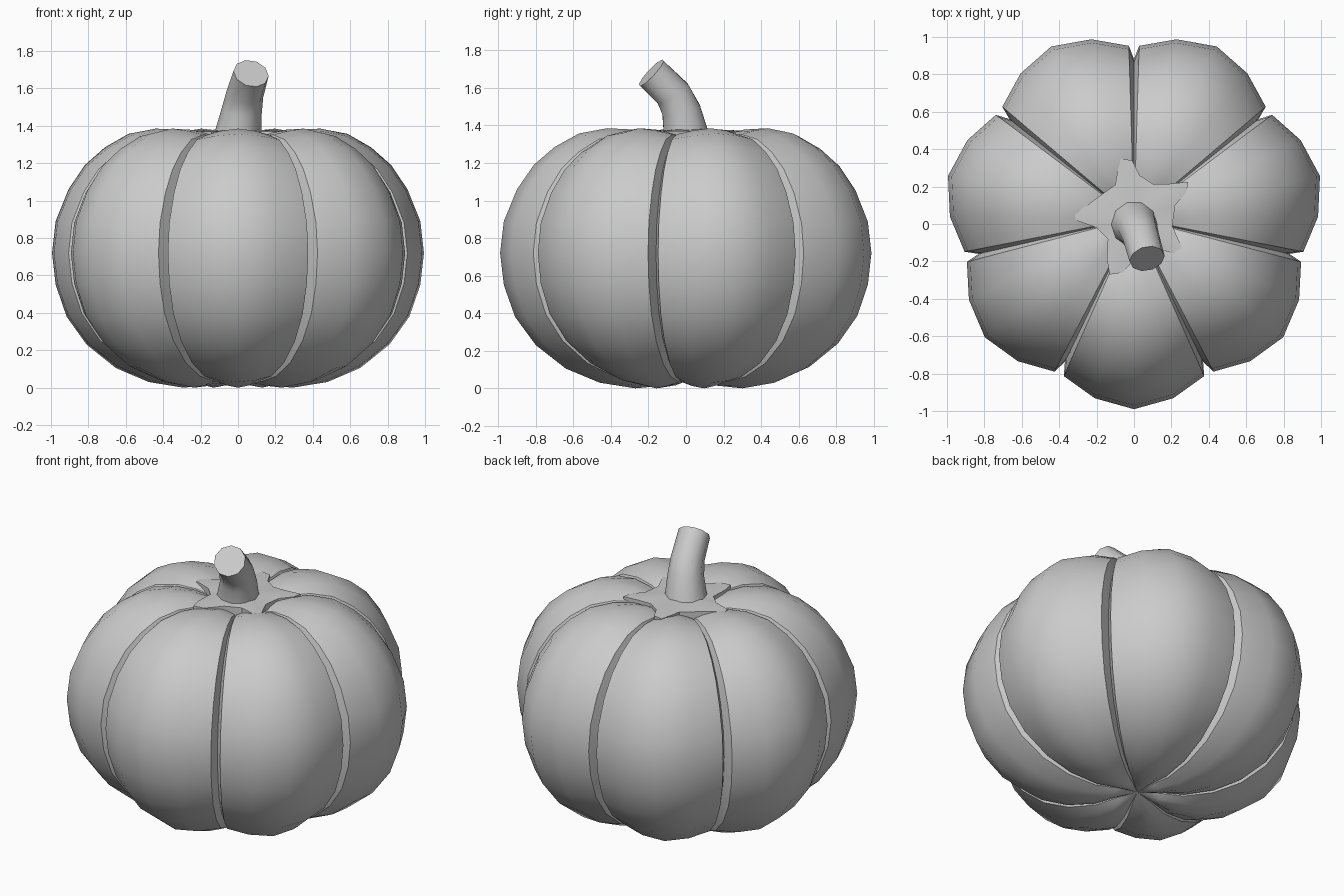
import bpy, bmesh, math
from mathutils import Vector

if "Cube" in bpy.data.objects:
    bpy.data.objects.remove(bpy.data.objects["Cube"])


def finish(name, bm, angle):
    bmesh.ops.recalc_face_normals(bm, faces=bm.faces)
    me = bpy.data.meshes.new(name)
    bm.to_mesh(me)
    bm.free()
    ob = bpy.data.objects.new(name, me)
    bpy.context.collection.objects.link(ob)
    bpy.ops.object.select_all(action='DESELECT')
    ob.select_set(True)
    bpy.context.view_layer.objects.active = ob
    bpy.ops.object.shade_smooth_by_angle(angle=math.radians(angle))
    return ob


def bridge(bm, a, b):
    n = len(a)
    for i in range(n):
        bm.faces.new((a[i], a[(i + 1) % n], b[(i + 1) % n], b[i]))


# Ribbed body: ridge profile (radius, height) swept round seven lobes
LOBES, CY, ZC = 7, 0.03, 0.70
profile = [(.1, 1.30), (.2, 1.35), (.31, 1.378), (.45, 1.385), (.60, 1.357),
           (.73, 1.285), (.84, 1.19), (.93, 1.06), (1.0, .89), (1.02, .72),
           (1.0, .55), (.94, .38), (.83, .23), (.67, .105), (.49, .03),
           (.3, .0), (.14, .015)]
# Cross-section of one lobe: (angle from ridge, radial scale), first is the groove
section = [(-180 / LOBES, .835), (-24, .905), (-12.3, .965), (0, 1), (12.3, .965), (24, .905)]
bm = bmesh.new()
rings = []
for r, z in profile:
    ring = []
    for k in range(LOBES):
        for off, s in section:
            a = math.radians(-90 + k * 360 / LOBES + off)
            t = 1 - (1 - s) * 0.5
            ring.append(bm.verts.new((r * s * math.cos(a), CY + r * s * math.sin(a), ZC + (z - ZC) * t)))
    rings.append(ring)
for a, b in zip(rings, rings[1:]):
    bridge(bm, a, b)
for ring, z in ((rings[0], 1.26), (rings[-1], .05)):
    c = bm.verts.new((0, CY, z))
    for i in range(len(ring)):
        bm.faces.new((ring[i], ring[(i + 1) % len(ring)], c))
finish("pumpkin_body", bm, 40)

# Star-shaped cap under the stem, its points lying in the grooves
outline = [(-.07, .35), (-.01, .34), (.03, .26), (.10, .215), (.19, .215), (.29, .225),
           (.28, .17), (.22, .10), (.205, -.01), (.24, -.09), (.27, -.15), (.22, -.16),
           (.12, -.13), (.02, -.17), (-.06, -.26), (-.13, -.27), (-.145, -.19),
           (-.14, -.08), (-.20, -.02), (-.31, .02), (-.32, .06), (-.25, .10),
           (-.17, .16), (-.10, .21), (-.09, .27)]
bm = bmesh.new()
top = [bm.verts.new((x, y, 1.37)) for x, y in outline]
low = [bm.verts.new((x, y, 1.29)) for x, y in outline]
bridge(bm, top, low)
for ring, z in ((top, 1.385), (low, 1.28)):
    c = bm.verts.new((0, .02, z))
    for i in range(len(ring)):
        bm.faces.new((ring[i], ring[(i + 1) % len(ring)], c))
finish("stem_cap", bm, 30)

# Bent ten-sided stem: centre, axis and radius of each ring
stem = [((0, 0, 1.36), (.05, -.05, 1), .125), ((.02, -.025, 1.48), (.15, -.25, 1), .108),
        ((.037, -.07, 1.57), (.2, -.5, .85), .1), ((.07, -.185, 1.68), (.2, -.72, .67), .096)]
bm = bmesh.new()
rings = []
for c, axis, r in stem:
    d = Vector(axis).normalized()
    u = (Vector((1, 0, 0)) - d * d.x).normalized()
    v = d.cross(u)
    rings.append([bm.verts.new(Vector(c) + r * (u * math.cos(i * math.tau / 10) + v * math.sin(i * math.tau / 10)))
                  for i in range(10)])
for a, b in zip(rings, rings[1:]):
    bridge(bm, a, b)
bm.faces.new(rings[0])
bm.faces.new(rings[-1])
finish("stem", bm, 40)
